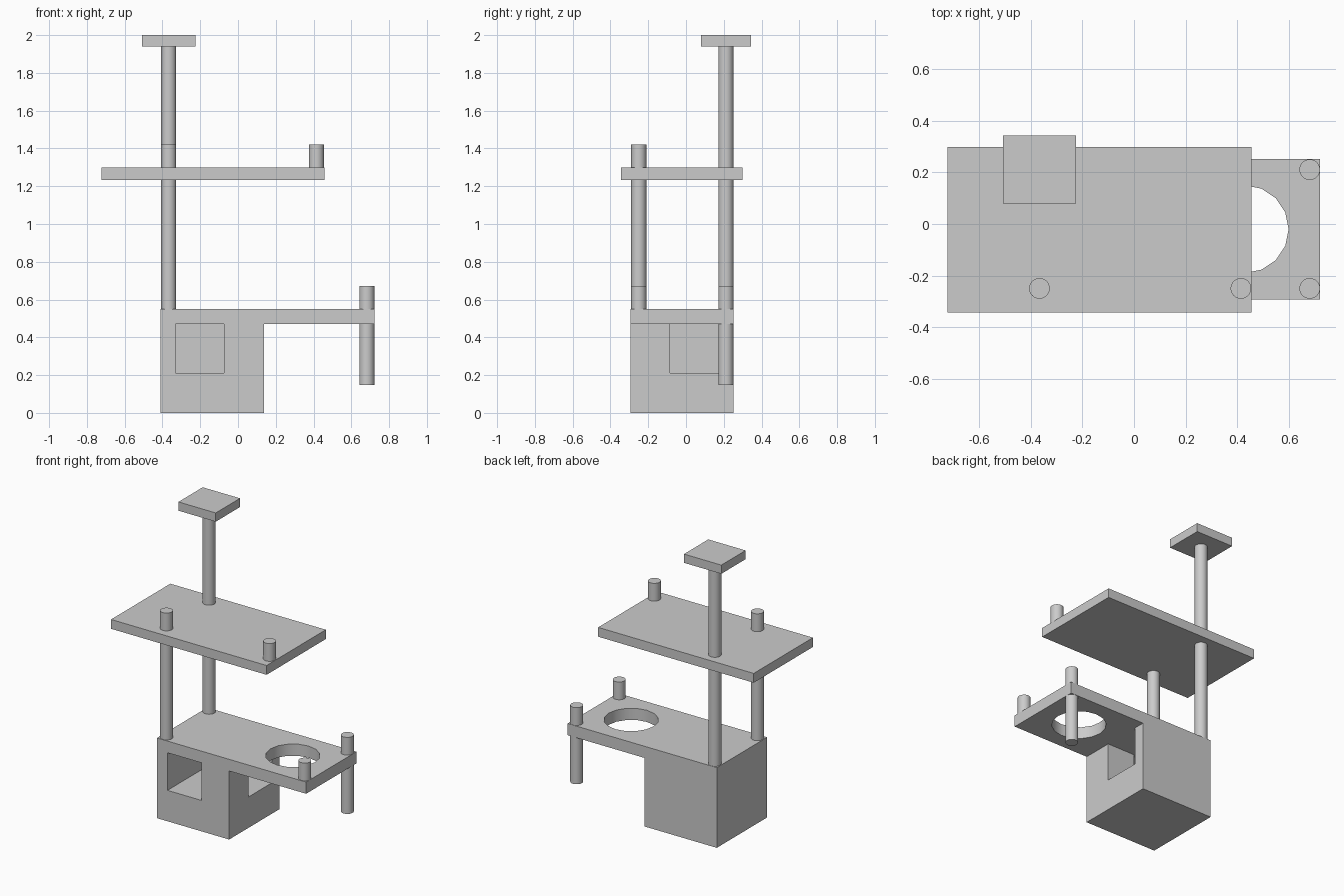
import bpy, bmesh, math

if "Cube" in bpy.data.objects:
    bpy.data.objects.remove(bpy.data.objects["Cube"])


def finish(name, bm):
    bmesh.ops.recalc_face_normals(bm, faces=bm.faces)
    mesh = bpy.data.meshes.new(name)
    bm.to_mesh(mesh)
    bm.free()
    obj = bpy.data.objects.new(name, mesh)
    bpy.context.scene.collection.objects.link(obj)
    return obj


def prism(name, points, direction):
    """Extrude a closed outline of 3D points along a direction."""
    bm = bmesh.new()
    face = bm.faces.new([bm.verts.new(p) for p in points])
    new = bmesh.ops.extrude_face_region(bm, geom=[face])["geom"]
    verts = [v for v in new if isinstance(v, bmesh.types.BMVert)]
    bmesh.ops.translate(bm, verts=verts, vec=direction)
    return finish(name, bm)


def slab(name, x, y, z):
    outline = [(x[0], y[0], z[0]), (x[1], y[0], z[0]), (x[1], y[1], z[0]), (x[0], y[1], z[0])]
    return prism(name, outline, (0, 0, z[1] - z[0]))


def round_post(name, x, y, z0, z1, radius=0.04, sides=32):
    ring = [(x + radius * math.cos(2 * math.pi * i / sides),
             y + radius * math.sin(2 * math.pi * i / sides), z0) for i in range(sides)]
    obj = prism(name, ring, (0, 0, z1 - z0))
    for poly in obj.data.polygons:
        poly.use_smooth = abs(poly.normal.z) < 0.5
    obj.data.set_sharp_from_angle(angle=math.radians(40))
    return obj


def cut(target, cutter):
    mod = target.modifiers.new("cut", "BOOLEAN")
    mod.operation, mod.solver, mod.object = "DIFFERENCE", "EXACT", cutter
    bpy.context.view_layer.objects.active = target
    bpy.ops.object.modifier_apply(modifier=mod.name)
    bpy.data.objects.remove(cutter)


# Base block with overhanging shelf, one side profile
X0, X1, XE = -0.41, 0.138, 0.722
Y0, Y1 = -0.293, 0.252
side = [(X0, 0), (X1, 0), (X1, 0.47), (XE, 0.47), (XE, 0.55), (X0, 0.55)]
base = prism("base_block_and_shelf", [(x, Y0, z) for x, z in side], (0, Y1 - Y0, 0))

# L-shaped passage from the front window to the right window
plan = [(-0.33, Y0 - 0.1), (-0.073, Y0 - 0.1), (-0.073, -0.085), (X1 + 0.1, -0.085),
        (X1 + 0.1, 0.172), (-0.33, 0.172)]
cut(base, prism("passage_cutter", [(x, y, 0.212) for x, y in plan], (0, 0, 0.47 - 0.212)))

# Round opening in the shelf
cut(base, round_post("hole_cutter", 0.43, -0.02, 0.4, 0.65, radius=0.17, sides=16))

# Upper platform and top cap
slab("upper_platform", (-0.723, 0.457), (-0.343, 0.299), (1.234, 1.298))
slab("top_cap", (-0.508, -0.225), (0.08, 0.343), (1.94, 2.0))

# Posts and pegs
round_post("tall_post", -0.367, 0.211, 0.55, 1.94)
round_post("front_post", -0.367, -0.25, 0.55, 1.42)
round_post("platform_peg", 0.415, -0.25, 1.298, 1.42)
round_post("shelf_front_peg", 0.682, -0.25, 0.55, 0.672)
round_post("shelf_hanging_post", 0.682, 0.211, 0.147, 0.672)
